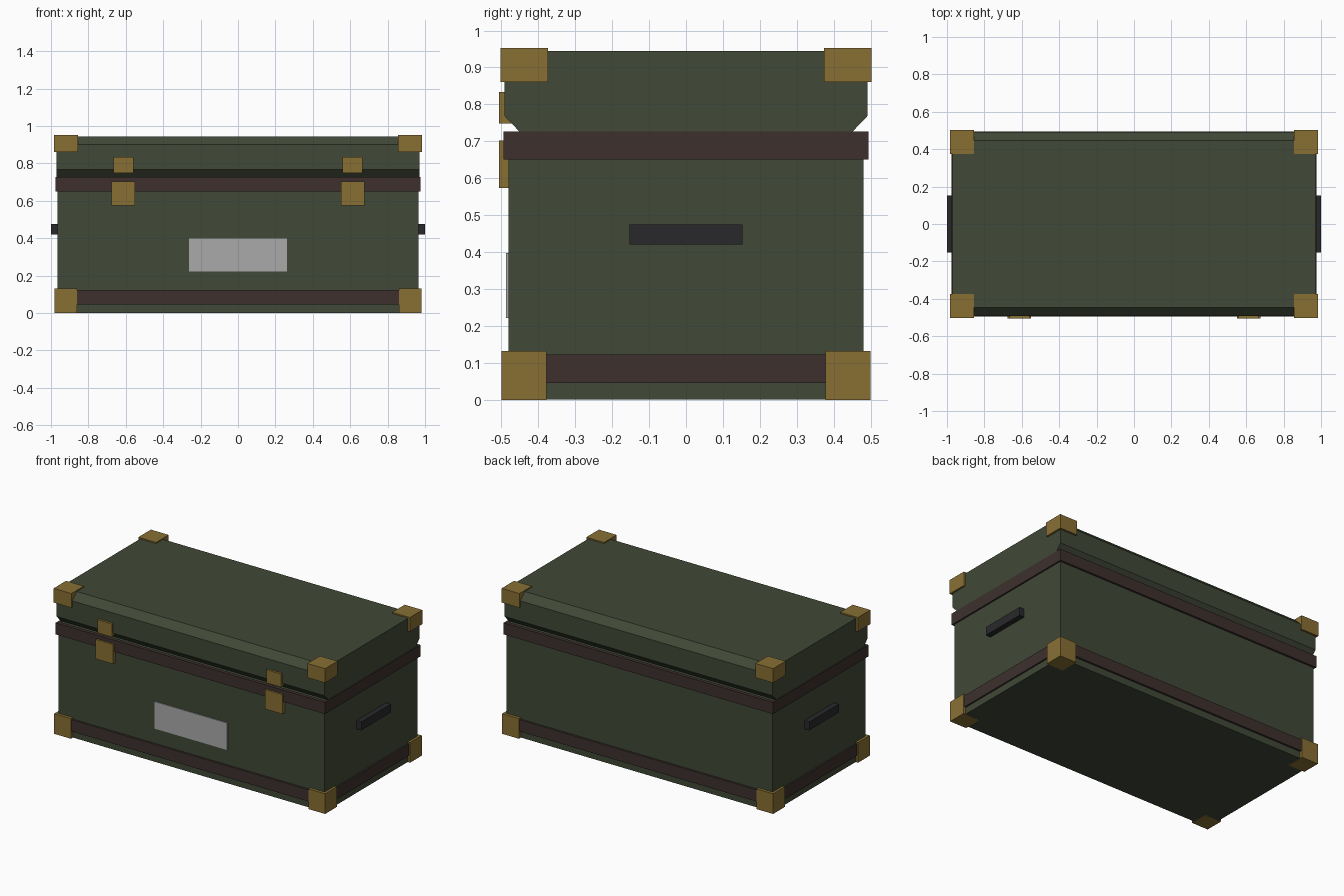
import bpy, bmesh

if "Cube" in bpy.data.objects:
    bpy.data.objects.remove(bpy.data.objects["Cube"])


def material(name, rgb):
    m = bpy.data.materials.new(name)
    m.diffuse_color = (*rgb, 1)
    m.use_nodes = True
    m.node_tree.nodes["Principled BSDF"].inputs["Base Color"].default_value = m.diffuse_color
    return m


green = material("green_canvas", (0.052, 0.066, 0.038))
brown = material("brown_leather", (0.047, 0.030, 0.027))
brass = material("brass", (0.25, 0.16, 0.034))
black = material("black_leather", (0.022, 0.022, 0.025))
silver = material("label_grey", (0.40, 0.40, 0.41))


def mesh_object(name, bm, mat):
    bmesh.ops.recalc_face_normals(bm, faces=bm.faces)
    me = bpy.data.meshes.new(name)
    bm.to_mesh(me)
    bm.free()
    me.materials.append(mat)
    ob = bpy.data.objects.new(name, me)
    bpy.context.collection.objects.link(ob)
    return ob


def box(name, x, y, z, mat):
    """Box from (min, max) ranges on each axis."""
    bm = bmesh.new()
    bmesh.ops.create_cube(bm, size=1)
    for v in bm.verts:
        v.co = [r[0] if c < 0 else r[1] for c, r in zip(v.co, (x, y, z))]
    return mesh_object(name, bm, mat)


def band(name, z0, z1):
    """Rectangular strap wrapped round the body."""
    bm = bmesh.new()
    rings = []
    for hx, hy, z in ((0.975, 0.494, z0), (0.975, 0.494, z1),
                      (0.955, 0.470, z1), (0.955, 0.470, z0)):
        rings.append([bm.verts.new((sx * hx, sy * hy, z))
                      for sx, sy in ((-1, -1), (1, -1), (1, 1), (-1, 1))])
    for i in range(4):
        a, b = rings[i], rings[(i + 1) % 4]
        for j in range(4):
            k = (j + 1) % 4
            bm.faces.new((a[j], a[k], b[k], b[j]))
    return mesh_object(name, bm, brown)


# Body
box("body", (-0.965, 0.965), (-0.481, 0.481), (0.001, 0.722), green)

# Lid: chamfered profile extruded along x
half = [(0.447, 0.722), (0.491, 0.768), (0.491, 0.900), (0.447, 0.945)]
profile = half + [(-y, z) for y, z in reversed(half)]
bm = bmesh.new()
face = bm.faces.new([bm.verts.new((-0.971, y, z)) for y, z in profile])
ext = bmesh.ops.extrude_face_region(bm, geom=[face], use_keep_orig=True)
for g in ext["geom"]:
    if isinstance(g, bmesh.types.BMVert):
        g.co.x = 0.971
mesh_object("lid", bm, green)

# Straps round the body
band("upper_band", 0.650, 0.726)
band("lower_band", 0.046, 0.122)


def span(s, a, b):
    return tuple(sorted((s * a, s * b)))


for sx, side in ((-1, "left"), (1, "right")):
    # Corner guards
    for sy, end in ((-1, "front"), (1, "back")):
        box(f"top_corner_{end}_{side}", span(sx, 0.855, 0.983),
            span(sy, 0.374, 0.503), (0.860, 0.953), brass)
        box(f"bottom_corner_{end}_{side}", span(sx, 0.860, 0.981),
            span(sy, 0.378, 0.500), (0.0, 0.132), brass)
    # Latches
    box(f"latch_plate_{side}", span(sx, 0.550, 0.676),
        (-0.506, -0.470), (0.574, 0.702), brass)
    box(f"latch_hasp_{side}", span(sx, 0.560, 0.665),
        (-0.506, -0.472), (0.748, 0.834), brass)
    # End handle
    box(f"handle_{side}", span(sx, 0.960, 1.0),
        (-0.153, 0.153), (0.420, 0.475), black)

# Front label plate
box("label_plate", (-0.263, 0.263), (-0.487, -0.475), (0.221, 0.398), silver)
